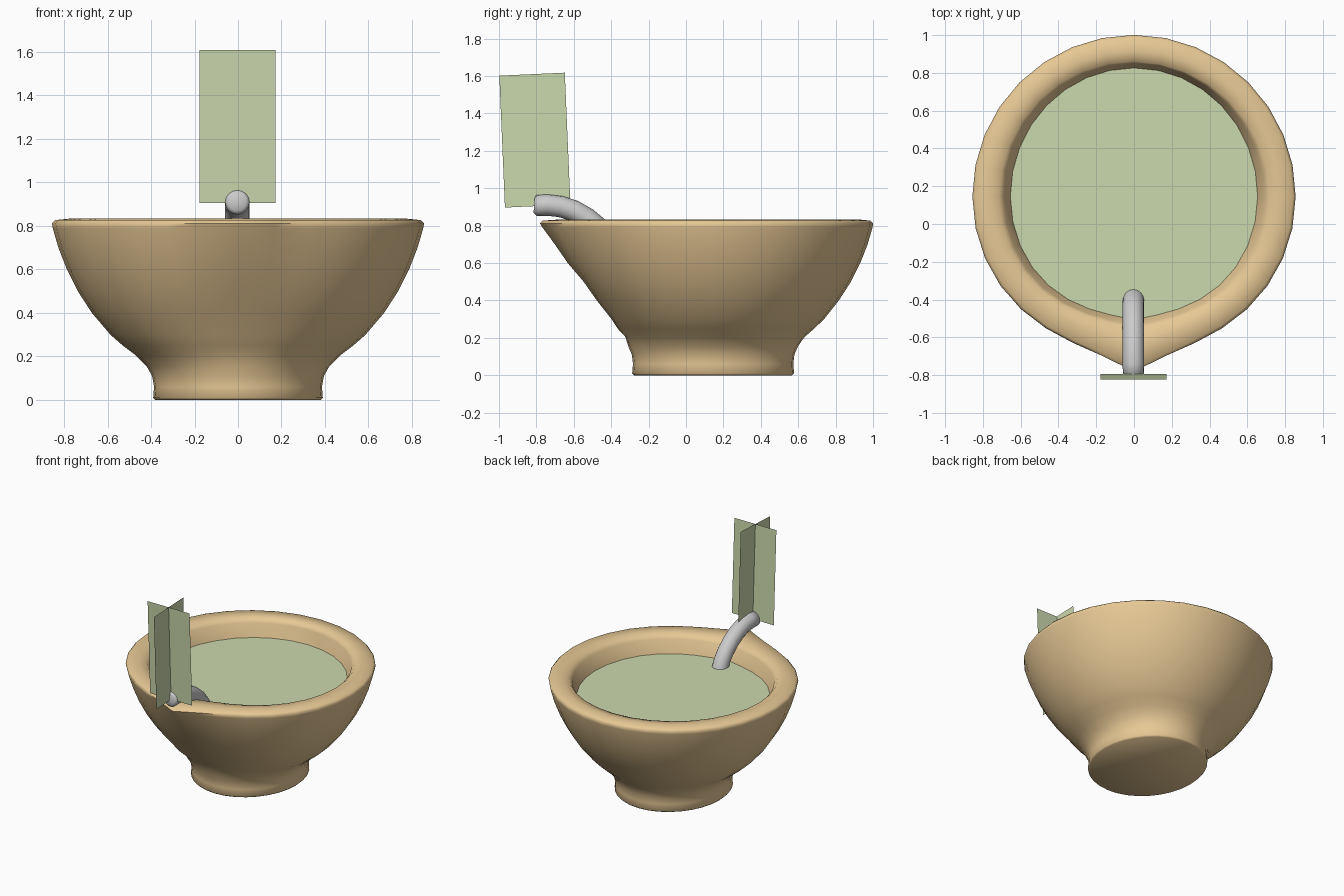
import bpy, bmesh, math
from mathutils import Vector

if "Cube" in bpy.data.objects:
    bpy.data.objects.remove(bpy.data.objects["Cube"])

SEG = 32
CY = 0.145  # bowl axis position in y


def material(name, rgb):
    m = bpy.data.materials.new(name)
    m.diffuse_color = (*rgb, 1)
    m.use_nodes = True
    m.node_tree.nodes["Principled BSDF"].inputs["Base Color"].default_value = m.diffuse_color
    return m


def make_object(name, bm, mat=None, smooth=None):
    bmesh.ops.recalc_face_normals(bm, faces=bm.faces[:])
    me = bpy.data.meshes.new(name)
    bm.to_mesh(me)
    bm.free()
    ob = bpy.data.objects.new(name, me)
    bpy.context.collection.objects.link(ob)
    if mat:
        me.materials.append(mat)
    if smooth:
        bpy.ops.object.select_all(action='DESELECT')
        bpy.context.view_layer.objects.active = ob
        ob.select_set(True)
        bpy.ops.object.shade_smooth_by_angle(angle=math.radians(smooth))
    return ob


def ring(bm, r, z, ystretch, point, dent):
    """Horizontal loop, pulled to a pouring point at the front."""
    out = []
    for i in range(SEG):
        t = -math.pi + 2 * math.pi * i / SEG  # 0 is the front
        d = point * math.exp(-abs(t) / 0.25) - dent * math.exp(-(t / 0.7) ** 2)
        out.append(bm.verts.new((math.sin(t) * (r + d),
                                 CY - math.cos(t) * (r * ystretch + d), z)))
    return out


wood = material("wood", (0.8, 0.58, 0.3))
green = material("green", (0.6, 0.69, 0.42))

# Bowl: radius, height, y stretch, point, dent (outside, over the rim, inside)
profile = [
    (.380, .000, 1.11, 0, 0), (.390, .010, 1.11, 0, 0), (.386, .060, 1.11, 0, 0),
    (.395, .110, 1.10, 0, 0), (.420, .155, 1.08, 0, 0), (.470, .205, 1.04, 0, .02),
    (.530, .250, 1.02, 0, .03), (.587, .300, 1.01, .01, .06), (.672, .400, 1, .01, .06),
    (.737, .500, 1, .015, .06), (.787, .600, 1, .05, .06), (.826, .700, 1, .08, .06),
    (.852, .790, 1, .12, .06), (.856, .812, 1, .13, .06), (.842, .827, 1, .13, .06),
    (.770, .834, 1, .10, .06), (.715, .826, 1, .06, .06), (.690, .800, 1.02, .04, .06),
    (.655, .700, 1.04, .03, .06), (.610, .580, 1.03, .02, .05), (.530, .430, 1.02, .01, .03),
    (.400, .290, 1, 0, 0), (.200, .220, 1, 0, 0)]
bm = bmesh.new()
rings = [ring(bm, *p) for p in profile]
for a, b in zip(rings, rings[1:]):
    for i in range(SEG):
        j = (i + 1) % SEG
        bm.faces.new((a[i], a[j], b[j], b[i]))
bm.faces.new(rings[0])
bm.faces.new(rings[-1])
make_object("bowl", bm, wood, 60)

# Liquid surface
bm = bmesh.new()
f = bm.faces.new(ring(bm, .657, .70, 1.04, .03, .06))
f.normal_update()
liquid = make_object("liquid", bm, green)
if liquid.data.polygons[0].normal.z < 0:
    liquid.data.flip_normals()

# Curved metal pipe over the rim: y, z, radius
path = [(-.812, .909, .040), (-.800, .908, .056), (-.74, .910, .057), (-.67, .902, .057),
        (-.60, .880, .057), (-.53, .840, .057), (-.47, .790, .057), (-.425, .735, .057),
        (-.395, .67, .057), (-.38, .60, .057)]
bm = bmesh.new()
loops = []
for k, (y, z, r) in enumerate(path):
    p, q = path[max(k - 1, 0)], path[min(k + 1, len(path) - 1)]
    tan = Vector((0, q[0] - p[0], q[1] - p[1])).normalized()
    up = Vector((0, -tan.z, tan.y))
    loops.append([bm.verts.new(Vector((-.003, y, z)) + r * (
        Vector((math.cos(a), 0, 0)) + up * math.sin(a)))
        for a in (2 * math.pi * i / 16 for i in range(16))])
for a, b in zip(loops, loops[1:]):
    for i in range(16):
        j = (i + 1) % 16
        bm.faces.new((a[i], a[j], b[j], b[i]))
bm.faces.new(loops[0])
bm.faces.new(loops[-1])
make_object("pipe", bm, None, 60)

# Crossed flat planes standing at the pipe mouth, leaning slightly forward
top, bottom = Vector((-.002, -.823, 1.61)), Vector((-.002, -.793, .905))
for name, half in (("wide_plane", Vector((.175, 0, 0))),
                   ("deep_plane", Vector((0, .175, .008)))):
    bm = bmesh.new()
    bm.faces.new([bm.verts.new(v) for v in
                  (bottom - half, bottom + half, top + half, top - half)])
    make_object(name, bm, green)
